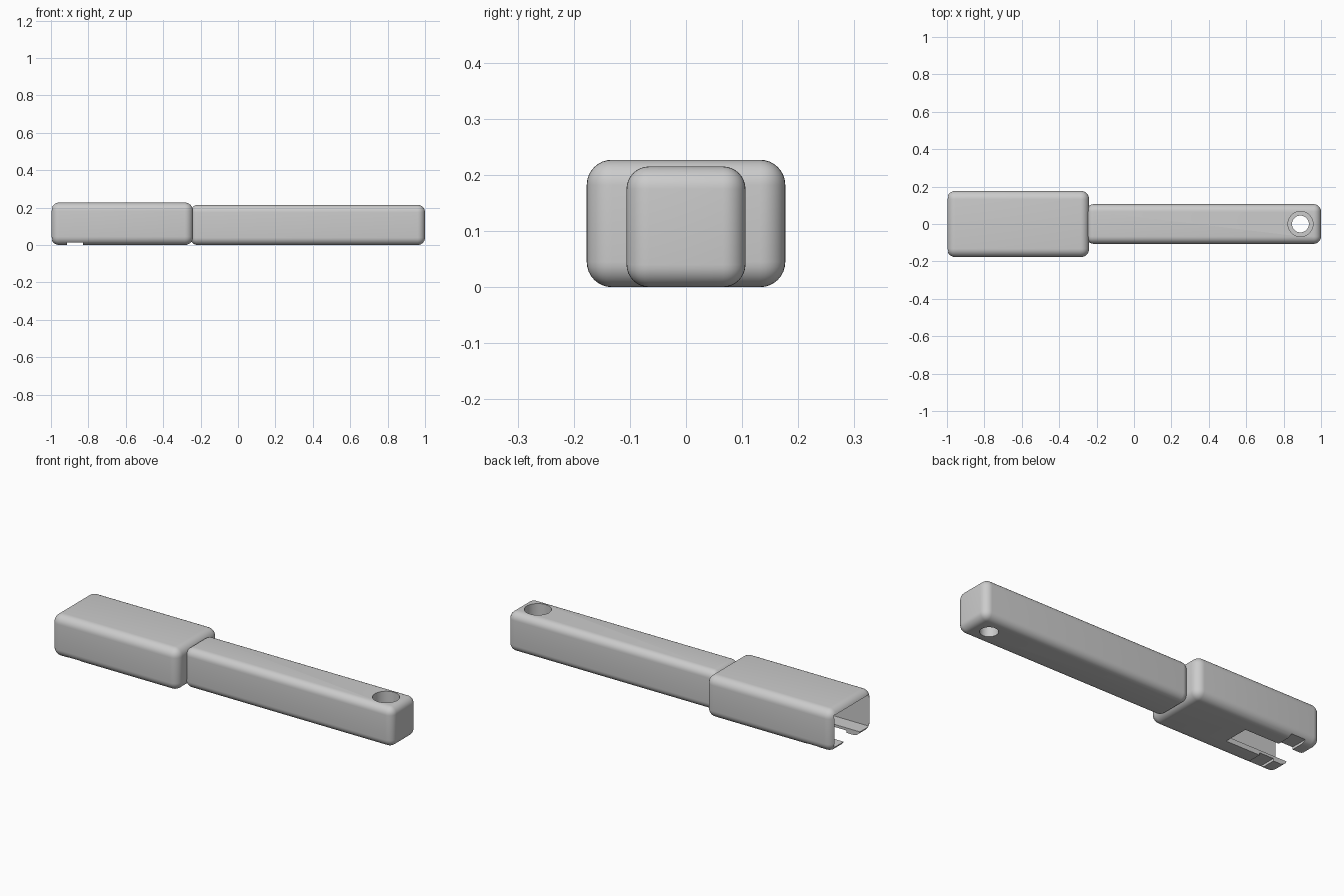
import bpy
import math

cube = bpy.data.objects.get("Cube")
if cube:
    bpy.data.objects.remove(cube, do_unlink=True)

# Single grey plastic
grey = bpy.data.materials.new("grey_plastic")
grey.use_nodes = True
colour = (0.6, 0.6, 0.6, 1)
grey.diffuse_color = colour
grey.node_tree.nodes["Principled BSDF"].inputs["Base Color"].default_value = colour


def box(name, x, y, z):
    """Box from (min, max) ranges on each axis."""
    ranges = (x, y, z)
    bpy.ops.mesh.primitive_cube_add(size=1, location=[(a + b) / 2 for a, b in ranges])
    ob = bpy.context.object
    ob.name = name
    ob.scale = [b - a for a, b in ranges]
    bpy.ops.object.transform_apply(location=False, rotation=False, scale=True)
    ob.data.materials.append(grey)
    return ob


def drill(name, x, radius, z):
    """Vertical cylinder spanning the z range."""
    bpy.ops.mesh.primitive_cylinder_add(vertices=48, radius=radius, depth=z[1] - z[0],
                                        location=(x, 0, (z[0] + z[1]) / 2))
    ob = bpy.context.object
    ob.name = name
    ob.data.materials.append(grey)
    return ob


def finish(ob, radius, cutters):
    """Round all edges, cut the openings, then smooth the shading."""
    bevel = ob.modifiers.new("rounding", 'BEVEL')
    bevel.width = radius
    bevel.segments = 8
    for cutter in cutters:
        cut = ob.modifiers.new(cutter.name, 'BOOLEAN')
        cut.operation = 'DIFFERENCE'
        cut.solver = 'EXACT'
        cut.object = cutter
    bpy.ops.object.select_all(action='DESELECT')
    ob.select_set(True)
    bpy.context.view_layer.objects.active = ob
    for name in [m.name for m in ob.modifiers]:
        bpy.ops.object.modifier_apply(modifier=name)
    for cutter in cutters:
        bpy.data.objects.remove(cutter, do_unlink=True)
    bpy.ops.object.shade_smooth_by_angle(angle=math.radians(30))


# Hollow head: open end, slot between two lips, groove across the lips
head = box("head", (-1, -0.24), (-0.177, 0.177), (0, 0.227))
finish(head, 0.045, [
    box("socket", (-1.1, -0.625), (-0.15, 0.15), (0.027, 0.2)),
    box("slot", (-1.1, -0.625), (-0.07, 0.07), (-0.1, 0.1)),
    box("groove", (-0.915, -0.83), (-0.3, 0.3), (-0.1, 0.013)),
])

# Handle with a stepped hanging hole
handle = box("handle", (-0.255, 1), (-0.106, 0.106), (0, 0.215))
finish(handle, 0.04, [
    drill("through_hole", 0.89, 0.045, (-0.1, 0.4)),
    drill("wide_hole", 0.89, 0.067, (0.06, 0.4)),
])
